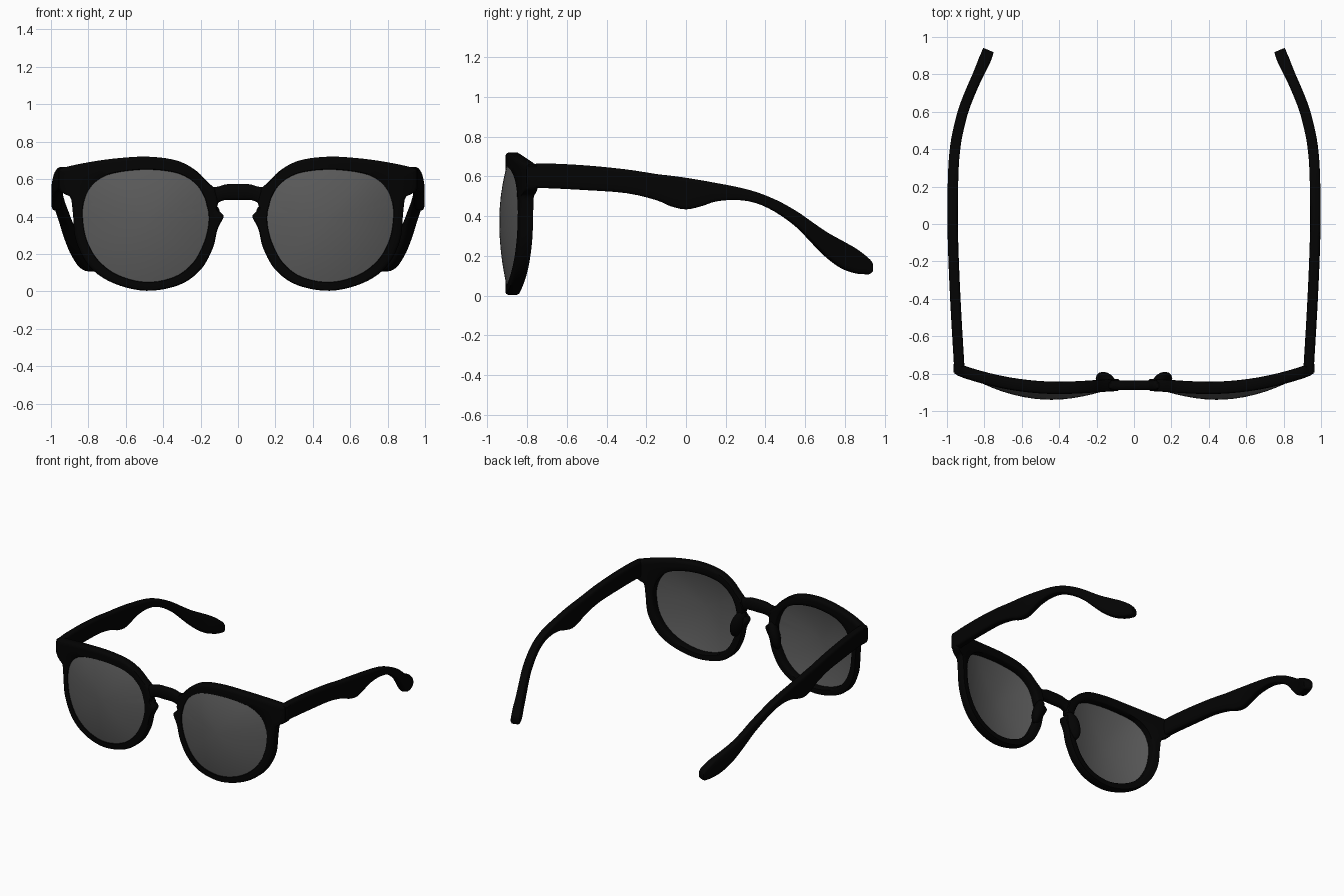
import bpy, bmesh, math

if "Cube" in bpy.data.objects:
    bpy.data.objects.remove(bpy.data.objects["Cube"])

def material(name, v):
    m = bpy.data.materials.new(name)
    m.diffuse_color = (v, v, v, 1)
    m.use_nodes = True
    m.node_tree.nodes["Principled BSDF"].inputs["Base Color"].default_value = m.diffuse_color
    return m

BLACK = material("frame_black", 0.0009)
SMOKE = material("lens_smoke_grey", 0.105)

def spline(pts, steps, closed):
    """Smooth path through control tuples of any size."""
    n, out = len(pts), []
    get = (lambda i: pts[i % n]) if closed else (lambda i: pts[min(max(i, 0), n - 1)])
    for i in range(n if closed else n - 1):
        for s in range(steps):
            t = s / steps
            out.append([0.5 * (2 * b + (c - a) * t + (2 * a - 5 * b + 4 * c - d) * t * t
                               + (3 * b - a - 3 * c + d) * t ** 3)
                        for a, b, c, d in zip(get(i - 1), get(i), get(i + 1), get(i + 2))])
    if not closed:
        out.append(list(pts[-1]))
    return out

def loft(name, rings, mat, wrap=False, caps=(), tip=None, angle=40):
    """Skin closed rings of points, then mirror the part across x = 0."""
    bm = bmesh.new()
    vs = [[bm.verts.new(p) for p in r] for r in rings]
    k = len(vs[0])
    for i in range(len(vs) if wrap else len(vs) - 1):
        a, b = vs[i], vs[(i + 1) % len(vs)]
        for j in range(k):
            bm.faces.new((a[j], a[(j + 1) % k], b[(j + 1) % k], b[j]))
    for i in caps:
        bm.faces.new(vs[i])
    if tip:
        c = bm.verts.new(tip)
        for j in range(k):
            bm.faces.new((vs[-1][j], vs[-1][(j + 1) % k], c))
    bmesh.ops.recalc_face_normals(bm, faces=bm.faces)
    me = bpy.data.meshes.new(name)
    bm.to_mesh(me)
    bm.free()
    me.materials.append(mat)
    ob = bpy.data.objects.new(name, me)
    bpy.context.collection.objects.link(ob)
    bpy.ops.object.select_all(action='DESELECT')
    ob.select_set(True)
    bpy.context.view_layer.objects.active = ob
    bpy.ops.object.shade_smooth_by_angle(angle=math.radians(angle))
    ob.modifiers.new("Mirror", 'MIRROR')
    return ob

def wrap_y(x):
    """Depth of the middle of the front, curving back toward the temples."""
    if x < 0.4:
        t = max(x, 0) / 0.4
        return -0.862 - 0.018 * t * t * (3 - 2 * t)
    return -0.88 + 0.33 * (x - 0.4) ** 2

# Rims: lens opening (x, z) paired with outer edge (x, z), from bridge over the brow
EDGE = [
    (.174, .485, .118, .525), (.182, .505, .122, .545), (.197, .535, .135, .56),
    (.217, .563, .165, .587), (.262, .602, .23, .65), (.34, .635, .33, .70),
    (.47, .65, .48, .72), (.60, .642, .64, .712), (.70, .62, .80, .69),
    (.762, .582, .95, .657), (.797, .54, .962, .64), (.812, .51, .96, .55),
    (.821, .48, .93, .522), (.826, .46, .895, .50), (.83, .40, .883, .42),
    (.81, .28, .866, .27), (.748, .168, .792, .13), (.64, .087, .665, .043),
    (.49, .05, .49, .003), (.34, .078, .315, .034), (.242, .152, .2, .115),
    (.187, .25, .135, .23), (.165, .32, .11, .33), (.158, .37, .08, .39),
    (.157, .39, .08, .41), (.158, .416, .112, .44), (.16, .43, .108, .465),
    (.164, .445, .108, .485), (.168, .46, .112, .505)]
edge = spline(EDGE, 5, True)

SECTION = [(0, -.8), (.06, -1), (.4, -1), (.7, -1), (.9, -.95), (1, -.65),
           (1, .65), (.9, .95), (.7, 1), (.4, 1), (.1, 1), (0, .8)]
rings = []
for ix, iz, ox, oz in edge:
    ox = min(ox, .964)
    ring = []
    for t, s in SECTION:
        x = ix + (ox - ix) * t
        ring.append((x, wrap_y(x) + 0.004 + 0.033 * s, iz + (oz - iz) * t))
    rings.append(ring)
loft("rims", rings, BLACK, wrap=True, angle=50)

# Bridge: bevelled bar between the rims (x, top z, bottom z)
rings = []
for x, top, bot in spline([(0, .574, .488), (.04, .574, .489), (.075, .57, .487),
                           (.105, .56, .474), (.135, .558, .45), (.16, .55, .44)], 3, False):
    h, m, ring = (top - bot) / 2, (top + bot) / 2, []
    for y, z in [(-1, -.7), (-.55, -1), (.55, -1), (1, -.7),
                 (1, .7), (.55, 1), (-.55, 1), (-1, .7)]:
        ring.append((x, -.863 + .025 * y, m + h * z))
    rings.append(ring)
loft("bridge", rings, BLACK, caps=(-1,), angle=50)

# Lenses: domed sheets filling the openings
CX, CZ = 0.48, 0.37
def lens_point(x, z, r):
    px, pz = CX + (x - CX) * r, CZ + (z - CZ) * r
    return (px, wrap_y(px) - 0.02 - 0.037 * (1 - r * r), pz)
rings = [[lens_point(e[0], e[1], r) for e in edge[::2]]
         for r in (1.01, .92, .8, .65, .48, .3, .13)]
lens = loft("lenses", rings, SMOKE, tip=lens_point(CX, CZ, 0))
sol = lens.modifiers.new("Thickness", 'SOLIDIFY')
sol.thickness = 0.008
sol.offset = 0
sol.use_rim = False

# Nose pads: tilted ellipsoids on the inner back of the rims
rings = []
for i in range(1, 12):
    a = math.pi * i / 12
    h = math.cos(a)
    ring = []
    for j in range(16):
        b = math.tau * j / 16
        c, s = math.cos(b), math.sin(b)
        ring.append((.15 - .025 * h + math.sin(a) * (.046 * c + .016 * s),
                     -.842 + .052 * math.sin(a) * s, .36 + .1 * h))
    rings.append(ring)
loft("nose_pads", rings, BLACK, caps=(0, -1), angle=60)

# Temples: y, centre x, top z, bottom z along the arm
ARM = [
    (-.80, .932, .66, .54), (-.70, .938, .665, .54), (-.50, .95, .655, .53),
    (-.30, .96, .635, .515), (-.15, .966, .612, .48), (-.08, .968, .604, .45),
    (0, .97, .593, .433), (.08, .97, .58, .45), (.15, .969, .567, .473),
    (.25, .967, .548, .481), (.35, .962, .522, .466), (.45, .95, .482, .421),
    (.55, .928, .427, .351), (.62, .908, .378, .282), (.70, .877, .322, .20),
    (.78, .842, .277, .14), (.85, .81, .237, .113), (.90, .789, .20, .107),
    (.92, .782, .182, .108), (.93, .778, .165, .118)]
rings = []
arm = spline(ARM, 3, False)
for i, (y, x, top, bot) in enumerate(arm):
    p, q = arm[max(i - 1, 0)], arm[min(i + 1, len(arm) - 1)]
    dx, dy = q[1] - p[1], q[0] - p[0]
    l = math.hypot(dx, dy)
    nx, ny = dy / l, -dx / l          # sideways direction of the arm
    half = 0.028 + 0.005 * max(0, 1 - abs(y - .88) / .1)
    ring = []
    for j in range(20):
        a = math.tau * (j + .5) / 20
        c, s = math.cos(a), math.sin(a)
        u = half * math.copysign(abs(c) ** .4, c)
        w = (top - bot) / 2 * math.copysign(abs(s) ** .45, s)
        ring.append((x + nx * u, y + ny * u, (top + bot) / 2 + w))
    rings.append(ring)
loft("temples", rings, BLACK, caps=(0, -1), angle=50)
